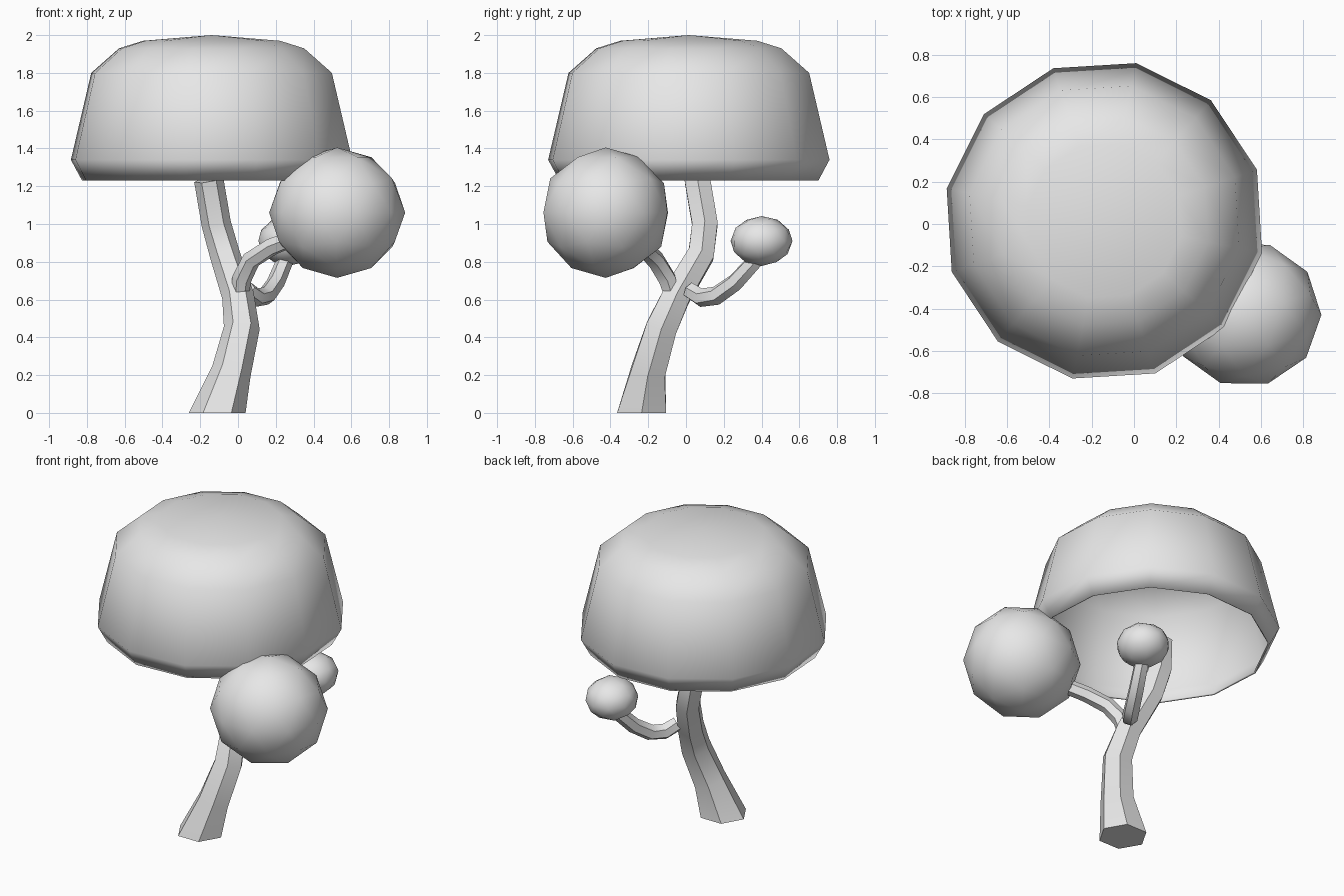
import bpy, bmesh, math
from mathutils import Vector, Matrix

cube = bpy.data.objects.get("Cube")
if cube:
    bpy.data.objects.remove(cube)

# One plain grey for the whole tree
GREY = (0.8, 0.8, 0.8, 1)
grey = bpy.data.materials.new("plain grey")
grey.use_nodes = True
grey.diffuse_color = GREY
grey.node_tree.nodes["Principled BSDF"].inputs["Base Color"].default_value = GREY


def finish(bm, name, angle=55):
    """Turn a bmesh into a smooth-shaded object that keeps hard rims."""
    bmesh.ops.recalc_face_normals(bm, faces=bm.faces)
    mesh = bpy.data.meshes.new(name)
    bm.to_mesh(mesh)
    bm.free()
    mesh.materials.append(grey)
    obj = bpy.data.objects.new(name, mesh)
    bpy.context.collection.objects.link(obj)
    bpy.ops.object.select_all(action='DESELECT')
    obj.select_set(True)
    bpy.context.view_layer.objects.active = obj
    bpy.ops.object.shade_smooth_by_angle(angle=math.radians(angle))
    return obj


def bridge(bm, a, b):
    n = len(a)
    for i in range(n):
        j = (i + 1) % n
        bm.faces.new((a[i], a[j], b[j], b[i]))


def limb(name, path, sides=6, flat_base=False):
    """Sweep a polygon along (x, y, z, radius) points, capped at both ends."""
    bm = bmesh.new()
    up = Vector((0, 0, 1))
    pts = [Vector(p[:3]) for p in path]
    rings = []
    for k, p in enumerate(pts):
        tangent = pts[min(k + 1, len(pts) - 1)] - pts[max(k - 1, 0)]
        if flat_base and k == 0:
            tangent = up
        turn = up.rotation_difference(tangent.normalized())
        ring = []
        for i in range(sides):
            a = math.tau * i / sides
            ring.append(bm.verts.new(p + turn @ Vector((math.cos(a), math.sin(a), 0)) * path[k][3]))
        rings.append(ring)
    for a, b in zip(rings, rings[1:]):
        bridge(bm, a, b)
    bm.faces.new(rings[0])
    bm.faces.new(rings[-1])
    return finish(bm, name)


def leaf_ball(name, centre, size, spin):
    """Low-poly round clump of leaves."""
    bm = bmesh.new()
    bmesh.ops.create_icosphere(bm, subdivisions=2, radius=1)
    m = Matrix.Translation(centre) @ Matrix.Diagonal((*size, 1)) @ Matrix.Rotation(spin, 4, 'Z')
    bmesh.ops.transform(bm, matrix=m, verts=bm.verts)
    return finish(bm, name)


# Trunk and the two side branches
limb("trunk", [(-.11, -.235, 0, .15), (-.035, -.20, .22, .105), (.02, -.13, .45, .095),
               (.0, -.05, .62, .085), (-.07, .08, .84, .08), (-.115, .10, 1.0, .078),
               (-.155, .06, 1.235, .078)], flat_base=True)
limb("front_branch", [(.01, -.07, .61, .045), (.02, -.10, .71, .052), (.07, -.16, .81, .05),
                      (.18, -.23, .88, .048), (.36, -.33, .95, .045)])
limb("back_branch", [(.05, .02, .65, .045), (.10, .08, .61, .05), (.15, .16, .62, .05),
                     (.20, .26, .69, .048), (.25, .37, .81, .045), (.26, .40, .90, .04)])

# Round leaf clumps at the branch ends
leaf_ball("front_leaf_ball", (.525, -.425, 1.06), (.36, .345, .345), .3)
leaf_ball("back_leaf_ball", (.265, .40, .91), (.16, .165, .132), .5)

# Canopy: twelve-sided hollow cap, open underneath
bm = bmesh.new()
profile = [(.70, 1.23), (.76, 1.34), (.65, 1.80), (.50, 1.93), (.37, 1.97)]
rings = []
for r, z in profile:
    ring = []
    for i in range(12):
        a = math.radians(18.5 + 30 * i)
        ring.append(bm.verts.new((-.14 + r * math.cos(a), .015 + r * math.sin(a), z)))
    rings.append(ring)
for a, b in zip(rings, rings[1:]):
    bridge(bm, a, b)
tip = bm.verts.new((-.14, .015, 2))
for i in range(12):
    bm.faces.new((rings[-1][i], rings[-1][(i + 1) % 12], tip))
canopy = finish(bm, "canopy")
shell = canopy.modifiers.new("shell", 'SOLIDIFY')
shell.thickness = .012
shell.offset = -1
